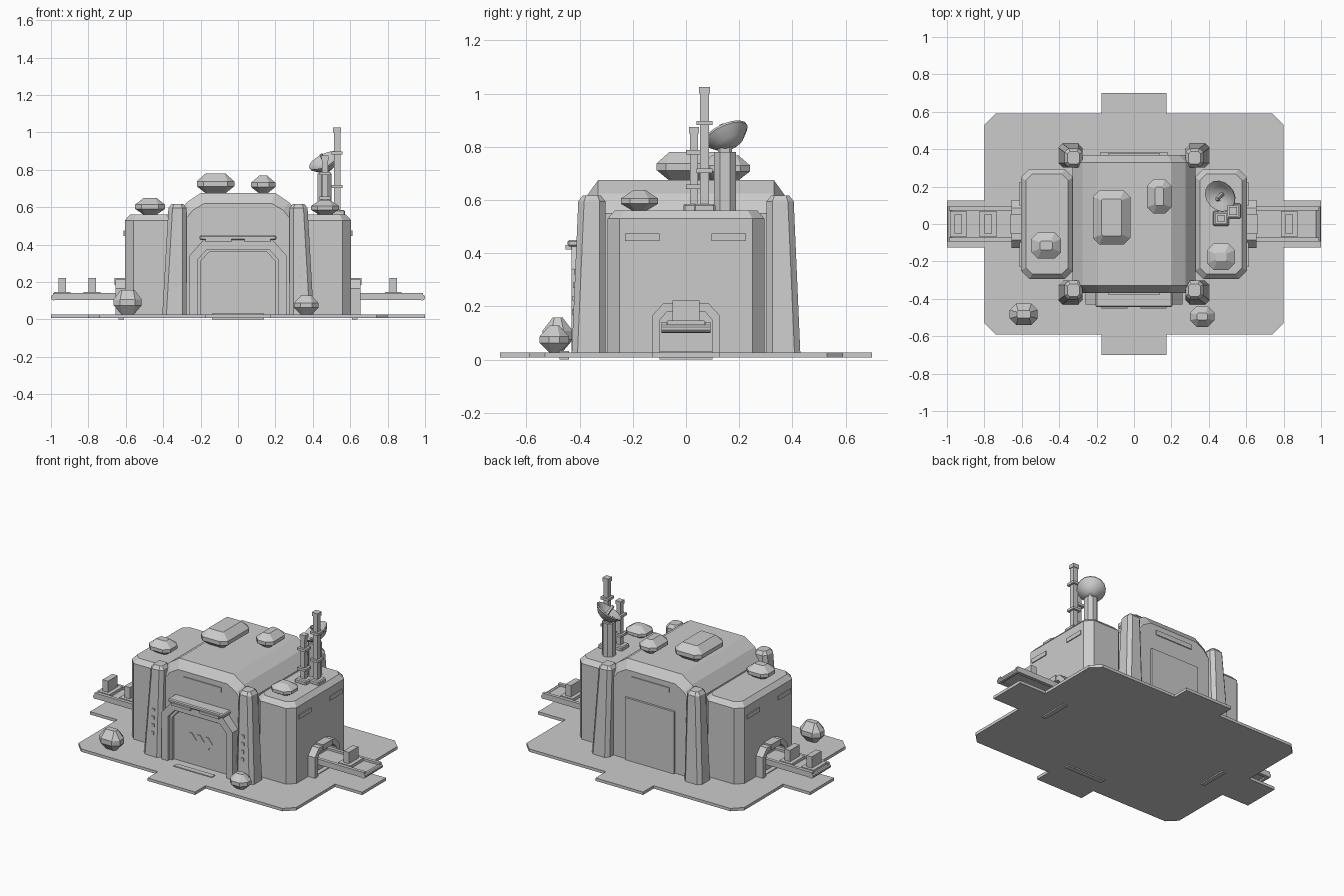
import bpy, bmesh, math
from mathutils import Vector, Matrix

if "Cube" in bpy.data.objects:
    bpy.data.objects.remove(bpy.data.objects["Cube"])

grey = bpy.data.materials.new("plain_grey")
grey.diffuse_color = (0.6, 0.6, 0.6, 1)
grey.use_nodes = True
grey.node_tree.nodes["Principled BSDF"].inputs["Base Color"].default_value = grey.diffuse_color


def add(name, bm):
    bmesh.ops.recalc_face_normals(bm, faces=bm.faces)
    me = bpy.data.meshes.new(name)
    bm.to_mesh(me)
    bm.free()
    me.materials.append(grey)
    ob = bpy.data.objects.new(name, me)
    bpy.context.collection.objects.link(ob)
    return ob


def box(name, x0, x1, y0, y1, z0, z1, bevel=0.0):
    bm = bmesh.new()
    bmesh.ops.create_cube(bm, size=1)
    for v in bm.verts:
        v.co = ((x0 + x1) / 2 + v.co.x * (x1 - x0),
                (y0 + y1) / 2 + v.co.y * (y1 - y0),
                (z0 + z1) / 2 + v.co.z * (z1 - z0))
    if bevel:
        bmesh.ops.bevel(bm, geom=bm.edges[:], offset=bevel, segments=1, affect='EDGES')
    return add(name, bm)


def loft(name, rings):
    """Closed solid through rings with equal point counts."""
    bm = bmesh.new()
    vs = [[bm.verts.new(p) for p in r] for r in rings]
    n = len(vs[0])
    for a, b in zip(vs, vs[1:]):
        for i in range(n):
            j = (i + 1) % n
            bm.faces.new((a[i], a[j], b[j], b[i]))
    bm.faces.new(vs[0][::-1])
    bm.faces.new(vs[-1])
    return add(name, bm)


def octa(x0, x1, y0, y1, c, z):
    return [(x0 + c, y0, z), (x1 - c, y0, z), (x1, y0 + c, z), (x1, y1 - c, z),
            (x1 - c, y1, z), (x0 + c, y1, z), (x0, y1 - c, z), (x0, y0 + c, z)]


def mirrored(half):
    """Mirror right half of an outline, listed bottom to top."""
    return half + [(-x, z) for x, z in reversed(half)]


# Ground plate with four tabs
q = [(1, 0.125), (0.8, 0.125), (0.8, 0.53), (0.74, 0.59), (0.175, 0.59), (0.175, 0.7)]
quarters = (q + [(-x, y) for x, y in q[::-1]] + [(-x, -y) for x, y in q]
            + [(x, -y) for x, y in q[::-1]])
loft("ground_plate", [[(x, y, z) for x, y in quarters] for z in (0.008, 0.027)])
box("door_step", -0.14, 0.14, -0.475, -0.44, 0.0, 0.032)

# Central hall with chamfered roof ends
wide = mirrored([(0.33, 0.02), (0.33, 0.55), (0.275, 0.625), (0.2, 0.675)])
slim = mirrored([(0.285, 0.02), (0.285, 0.53), (0.24, 0.585), (0.18, 0.62)])
loft("hall", [[(x, y, z) for x, z in p] for y, p in
              ((-0.37, slim), (-0.33, wide), (0.33, wide), (0.37, slim))])
box("front_vent", -0.138, 0.138, -0.376, -0.36, 0.553, 0.585)
box("back_vent", -0.138, 0.138, 0.36, 0.376, 0.553, 0.585)
box("back_door", -0.18, 0.18, 0.36, 0.384, 0.027, 0.44)


def arch(name, outer, inner, place, d0, d1):
    """Open frame between two outlines, extruded along depth."""
    bm = bmesh.new()
    loops = [[bm.verts.new(place(u, z, d)) for u, z in mirrored(p)]
             for p, d in ((outer, d0), (outer, d1), (inner, d1), (inner, d0))]
    n = len(loops[0])
    for k in range(4):
        a, b = loops[k], loops[(k + 1) % 4]
        for i in range(n - 1):
            bm.faces.new((a[i], a[i + 1], b[i + 1], b[i]))
    for i in (0, n - 1):
        bm.faces.new([l[i] for l in loops])
    return add(name, bm)


# Main gate: stepped frame, door, hood and arrow marks
front = lambda u, z, d: (u, d, z)
arch("gate_frame", [(0.26, 0.02), (0.26, 0.34), (0.18, 0.43)],
     [(0.215, 0.02), (0.215, 0.32), (0.165, 0.375)], front, -0.43, -0.36)
arch("gate_inner_frame", [(0.225, 0.02), (0.225, 0.325), (0.17, 0.385)],
     [(0.2, 0.02), (0.2, 0.31), (0.155, 0.36)], front, -0.405, -0.36)
box("gate_door", -0.205, 0.205, -0.385, -0.36, 0.02, 0.365)
box("gate_hood", -0.205, 0.205, -0.445, -0.36, 0.425, 0.45, 0.006)
for s in (-1, 1):
    box("hood_lamp", s * 0.105 - 0.07, s * 0.105 + 0.07, -0.452, -0.42, 0.415, 0.432)
for k in (-1, 0, 1):
    x = k * 0.06 - 0.025
    pts = [(x, .155), (x + .017, .155), (x + .05, .195), (x + .017, .235),
           (x, .235), (x + .033, .195)]
    loft("arrow_mark", [[(a, y, z) for a, z in pts] for y in (-0.389, -0.384)])

# Tapered corner pillars and their lamps
for sx in (-1, 1):
    for sy in (-1, 1):
        rings = []
        for z, xo, yo, inset in ((0.02, 0.405, 0.43, 0), (0.595, 0.372, 0.405, 0),
                                 (0.617, 0.372, 0.405, 0.017)):
            r = octa(0.275 + inset, xo - inset, 0.303 + inset, yo - inset,
                     0.022 if not inset else 0.012, z)
            rings.append([(sx * x, sy * y, z) for x, y, z in r])
        loft("corner_pillar", rings)
    for z in (0.18, 0.23, 0.28, 0.33):
        y = -0.43 + 0.043 * z
        box("pillar_lamp", sx * 0.33 - 0.01, sx * 0.33 + 0.01, y - 0.006, y + 0.01, z - 0.01, z + 0.01)

# Side wings with side gates and conveyors
for s, side in ((-1, "left"), (1, "right")):
    def sbox(name, x0, x1, *rest):
        return box(side + "_" + name, min(s * x0, s * x1), max(s * x0, s * x1), *rest)
    rings = [octa(0.325, 0.605, -0.295, 0.295, 0.045, 0.02),
             octa(0.325, 0.605, -0.295, 0.295, 0.045, 0.53),
             octa(0.352, 0.578, -0.268, 0.268, 0.035, 0.56)]
    loft(side + "_wing", [[(s * x, y, z) for x, y, z in r] for r in rings])
    for y in (-0.165, 0.16):
        sbox("wing_vent", 0.59, 0.611, y - 0.065, y + 0.065, 0.447, 0.475)
    arch(side + "_gate", [(0.128, 0.02), (0.128, 0.165), (0.085, 0.212)],
         [(0.098, 0.02), (0.098, 0.15), (0.07, 0.182)],
         lambda u, z, d: (s * d, u, z), 0.59, 0.655)
    sbox("gate_lintel", 0.6, 0.66, -0.05, 0.05, 0.185, 0.222)
    sbox("gate_sill", 0.61, 0.64, -0.1, 0.1, 0.0, 0.032)
    sbox("belt", 0.6, 0.985, -0.085, 0.085, 0.112, 0.128)
    for y in (-0.082, 0.082):
        sbox("belt_rail", 0.6, 0.99, y - 0.011, y + 0.011, 0.105, 0.142)
    bm = bmesh.new()
    bmesh.ops.create_cone(bm, cap_ends=True, segments=10, radius1=0.016, radius2=0.016, depth=0.185,
                          matrix=Matrix.Translation((s * 0.984, 0, 0.117)) @ Matrix.Rotation(math.pi / 2, 4, 'X'))
    add(side + "_roller", bm)
    for x in ((0.78, 0.94) if s < 0 else (0.83,)):
        sbox("carrier_base", x - 0.045, x + 0.045, -0.07, 0.07, 0.125, 0.147)
        sbox("carrier_post", x - 0.02, x + 0.02, -0.05, 0.05, 0.14, 0.222)

# Faceted pods on roofs and ground
for x0, x1, y0, y1, z0, z1 in ((-.22, -.02, -.11, .18, .67, .78), (.07, .2, .055, .24, .67, .768),
                               (-.55, -.39, -.185, -.045, .555, .65), (.39, .54, -.245, -.105, .555, .637),
                               (-.665, -.515, -.54, -.425, .025, .158), (.3, .43, -.55, -.44, .022, .128)):
    h = z1 - z0
    c = 0.37 * min(x1 - x0, y1 - y0, 0.14)
    rings = []
    for t, inset in ((0, c), (0.38, 0), (0.62, 0), (1, c * 0.9)):
        rings.append(octa(x0 + inset, x1 - inset, y0 + inset, y1 - inset,
                          0.035 if not inset else 0.007, z0 + t * h))
    loft("faceted_pod", rings)

# Two antenna masts with collars
for x, y, top, collars, w in ((0.53, 0.07, 1.02, (0.71, 0.89), 0.017),
                              (0.465, 0.03, 0.87, (0.65, 0.78), 0.015)):
    box("antenna_mast", x - w, x + w, y - w, y + w, 0.55, top)
    box("antenna_foot", x - 0.042, x + 0.042, y - 0.04, y + 0.04, 0.555, 0.585, 0.006)
    box("antenna_tip", x - w - .004, x + w + .004, y - w - .004, y + w + .004, top - 0.02, top + 0.005)
    for z in collars:
        box("antenna_collar", x - 0.03, x + 0.03, y - 0.03, y + 0.03, z - 0.008, z + 0.008)

# Dish pedestal, bowl and feed
loft("dish_pedestal", [octa(0.425, 0.5, 0.105, 0.187, 0.022, z) for z in (0.55, 0.78)])
axis = Vector((-0.42, -0.38, 0.82)).normalized()
turn = Vector((0, 0, 1)).rotation_difference(axis).to_matrix().to_4x4()
place = Matrix.Translation((0.462, 0.15, 0.845)) @ turn
profile = ((0.02, -0.055), (0.055, -0.038), (0.088, -0.002), (0.088, 0.006),
           (0.08, 0.004), (0.05, -0.018), (0.012, -0.026))
dish = loft("dish_bowl", [[place @ Vector((r * math.cos(i * math.pi / 8), r * math.sin(i * math.pi / 8), z))
                           for i in range(16)] for r, z in profile])
for p in dish.data.polygons:
    p.use_smooth = len(p.vertices) == 4
dish.data.set_sharp_from_angle(angle=math.radians(40))
feed = box("dish_feed", -0.008, 0.008, -0.008, 0.008, -0.03, 0.045)
feed.matrix_world = place
box("dish_joint", 0.437, 0.49, 0.12, 0.172, 0.77, 0.81, 0.008)
